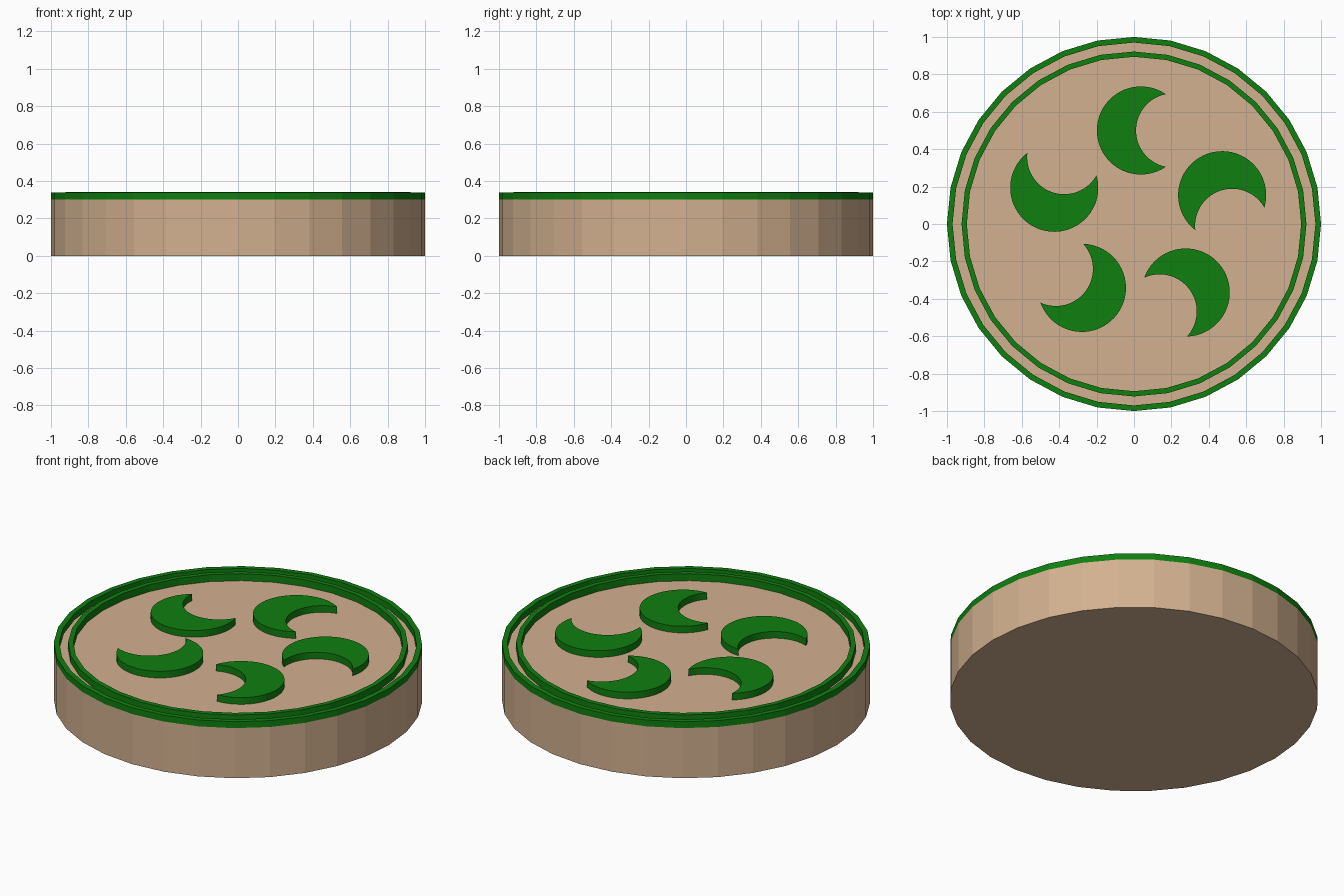
import bpy, bmesh, math
from mathutils import Matrix, Vector

if "Cube" in bpy.data.objects:
    bpy.data.objects.remove(bpy.data.objects["Cube"])


def material(name, col):
    m = bpy.data.materials.new(name)
    m.diffuse_color = (*col, 1)
    m.use_nodes = True
    m.node_tree.nodes["Principled BSDF"].inputs["Base Color"].default_value = m.diffuse_color
    return m


TAN = material("tan", (0.65, 0.44, 0.278))
GREEN = material("green", (0.005, 0.21, 0.005))


def finish(name, bm, mat):
    bmesh.ops.recalc_face_normals(bm, faces=bm.faces)
    me = bpy.data.meshes.new(name)
    bm.to_mesh(me)
    bm.free()
    me.materials.append(mat)
    ob = bpy.data.objects.new(name, me)
    bpy.context.collection.objects.link(ob)
    return ob


def circle(r, n=32):
    return [(r * math.cos(2 * math.pi * i / n), r * math.sin(2 * math.pi * i / n)) for i in range(n)]


def prism(name, pts, z0, z1, mat):
    bm = bmesh.new()
    lo = [bm.verts.new((x, y, z0)) for x, y in pts]
    hi = [bm.verts.new((x, y, z1)) for x, y in pts]
    n = len(pts)
    bm.faces.new(lo[::-1])
    bm.faces.new(hi)
    for i in range(n):
        j = (i + 1) % n
        bm.faces.new((lo[i], lo[j], hi[j], hi[i]))
    return finish(name, bm, mat)


def ring(name, r_out, r_in, z0, z1, mat):
    bm = bmesh.new()
    loops = [[bm.verts.new((x, y, z)) for x, y in circle(r)]
             for r, z in ((r_out, z0), (r_out, z1), (r_in, z1), (r_in, z0))]
    for k in range(4):
        a, b = loops[k], loops[(k + 1) % 4]
        for i in range(32):
            j = (i + 1) % 32
            bm.faces.new((a[i], a[j], b[j], b[i]))
    return finish(name, bm, mat)


# Base disc
prism("base_disc", circle(1.0), 0, 0.30, TAN)

# Raised rims
ring("outer_rim", 1.0, 0.97, 0.30, 0.338, GREEN)
ring("inner_rim", 0.922, 0.894, 0.30, 0.342, GREEN)

# Crescent cross-section: outer arc minus an offset circle, strips between both arcs
OUT_C, OUT_R = Vector((0.037, 0.5)), 0.2355
IN_C, IN_R = Vector((0.209, 0.5)), 0.198
d = IN_C.x - OUT_C.x
tip_x = (d * d + OUT_R ** 2 - IN_R ** 2) / (2 * d)
tip_h = math.sqrt(OUT_R ** 2 - tip_x ** 2)
a_out = math.atan2(tip_h, tip_x)
a_in = math.atan2(tip_h, tip_x - d)


def arc(c, r, a, n):
    return [c + r * Vector((math.cos(t), math.sin(t)))
            for t in (a + (2 * math.pi - 2 * a) * i / n for i in range(n + 1))]


N = 40
outer = arc(OUT_C, OUT_R, a_out, N)
inner = arc(IN_C, IN_R, a_in, N)
outline = outer + inner[-2:0:-1]

# Five crescents turned around a shared pivot
PIVOT = Vector((0.016, 0.028))
for k in range(5):
    rot = Matrix.Rotation(-k * math.tau / 5, 2)
    pts = [tuple(PIVOT + rot @ (p - PIVOT)) for p in outline]
    prism(f"crescent_{k + 1}", pts, 0.30, 0.34, GREEN)
